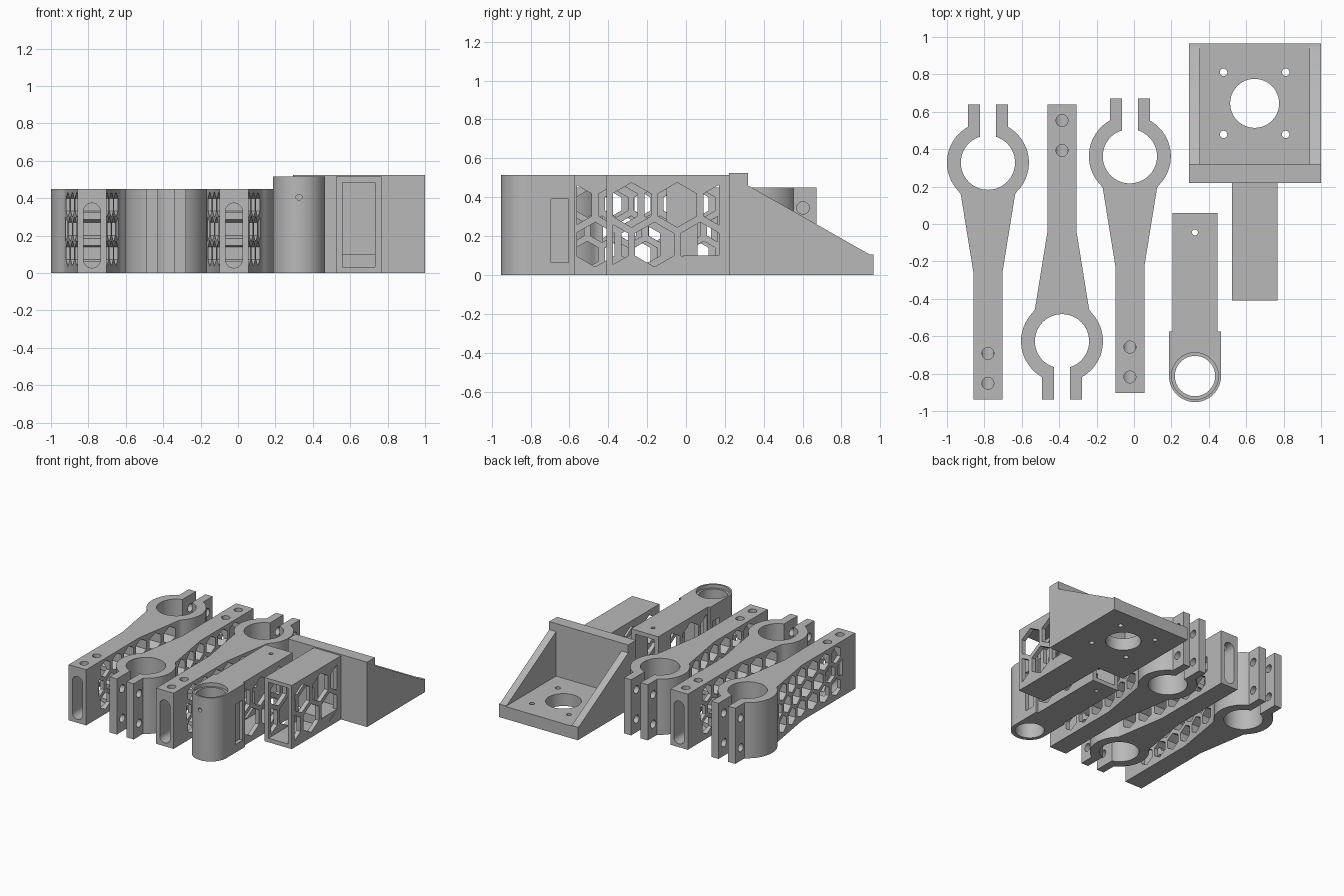
import bpy, bmesh, math
from mathutils import Vector

if "Cube" in bpy.data.objects:
    bpy.data.objects.remove(bpy.data.objects["Cube"], do_unlink=True)

grey = bpy.data.materials.new("plain_grey")
grey.use_nodes = True
GREY = (0.48, 0.48, 0.48, 1)
grey.diffuse_color = GREY
grey.node_tree.nodes["Principled BSDF"].inputs["Base Color"].default_value = GREY


def prisms(name, polys, lo, hi, axis="z"):
    """Extrude flat outlines from lo to hi along an axis into one object."""
    place = {"x": lambda a, b, h: (h, a, b),
             "y": lambda a, b, h: (a, h, b),
             "z": lambda a, b, h: (a, b, h)}[axis]
    bm = bmesh.new()
    for poly in polys:
        face = bm.faces.new([bm.verts.new(place(a, b, lo)) for a, b in poly])
        ext = bmesh.ops.extrude_face_region(bm, geom=[face])
        moved = [v for v in ext["geom"] if isinstance(v, bmesh.types.BMVert)]
        bmesh.ops.translate(bm, verts=moved, vec=Vector(place(0, 0, hi - lo)))
    bmesh.ops.recalc_face_normals(bm, faces=bm.faces)
    mesh = bpy.data.meshes.new(name)
    bm.to_mesh(mesh)
    bm.free()
    ob = bpy.data.objects.new(name, mesh)
    bpy.context.collection.objects.link(ob)
    mesh.materials.append(grey)
    return ob


def rect(a0, a1, b0, b1):
    return [(a0, b0), (a1, b0), (a1, b1), (a0, b1)]


def arc(r, start, end, n, c=(0, 0)):
    return [(c[0] + r * math.cos(start + (end - start) * i / n),
             c[1] + r * math.sin(start + (end - start) * i / n)) for i in range(n + 1)]


def circle(a, b, r, n=32):
    return arc(r, 0, math.tau, n, (a, b))[:-1]


def capsule(w, b0, b1):
    """Upright slot outline with round ends."""
    return (arc(w, 0, math.pi, 12, (0, b1 - w)) +
            arc(w, math.pi, math.tau, 12, (0, b0 + w)))


def clip(poly, k, limit, sign):
    """Keep the part of an outline on one side of a limit."""
    out = []
    for i, p in enumerate(poly):
        q = poly[i - 1]
        dp, dq = sign * (p[k] - limit), sign * (q[k] - limit)
        if dp * dq < 0:
            t = dq / (dq - dp)
            out.append((q[0] + (p[0] - q[0]) * t, q[1] + (p[1] - q[1]) * t))
        if dp >= 0:
            out.append(p)
    return out


def honeycomb(a0, a1, b0, b1, first, top, r, pitch, rows):
    """Upright hexagons in staggered rows, trimmed to a rectangle."""
    cells = []
    for row in range(rows):
        b = top - row * pitch * math.sqrt(0.75)
        a = first + (row % 2) * pitch / 2 - pitch
        while a < a1 + r:
            cell = arc(r, math.pi / 6, math.pi / 6 + math.tau, 6, (a, b))[:-1]
            for k, limit, sign in ((0, a0, 1), (0, a1, -1), (1, b0, 1), (1, b1, -1)):
                cell = clip(cell, k, limit, sign)
            if len(cell) > 2 and max(p[0] for p in cell) - min(p[0] for p in cell) > 0.015:
                cells.append(cell)
            a += pitch
    return cells


def cut(ob, polys, lo, hi, axis):
    cutter = prisms("cutter", polys, lo, hi, axis)
    cutter.hide_render = True
    mod = ob.modifiers.new("cut", "BOOLEAN")
    mod.operation = "DIFFERENCE"
    mod.solver = "EXACT"
    mod.object = cutter
    bpy.context.view_layer.objects.active = ob
    bpy.ops.object.modifier_apply(modifier=mod.name)
    bpy.data.objects.remove(cutter, do_unlink=True)


def finish(ob):
    bpy.ops.object.select_all(action="DESELECT")
    ob.select_set(True)
    bpy.context.view_layer.objects.active = ob
    bpy.ops.object.shade_smooth_by_angle(angle=math.radians(30))


# Clamp arm: split ring, tapered neck and straight bar
OUT, BORE, GAP, TAB, BAR, END = 0.219, 0.145, 0.043, 0.107, 0.078, -1.265
ARM_H = 0.45


def clamp_arm(name, x, y, turn):
    half = [(BAR, END), (BAR, -0.585), (0.145, -0.17)]
    half += arc(OUT, math.atan2(-0.155, 0.155), math.acos(TAB / OUT), 24)
    half += [(TAB, 0.31), (GAP, 0.31)]
    half += arc(BORE, math.acos(GAP / BORE), -math.pi / 2, 32)
    ob = prisms(name, [half + [(-a, b) for a, b in half[-2::-1]]], 0, ARM_H)
    # end slot, top screw holes, clamp bolt holes, honeycomb sides
    cut(ob, [capsule(0.046, 0.027, 0.374)], END - 0.1, END + 0.35, "y")
    cut(ob, [circle(0, -1.02, 0.032), circle(0, -1.18, 0.032)], 0.2, 0.6, "z")
    cut(ob, [circle(0.24, 0.105, 0.032), circle(0.24, 0.345, 0.032)], -0.3, 0.3, "x")
    cut(ob, honeycomb(-1.1, -0.2, 0.03, 0.435, -1.02, 0.365, 0.068, 0.15, 3), -0.3, 0.3, "x")
    ob.location = (x, y, 0)
    ob.rotation_euler.z = turn
    finish(ob)


clamp_arm("right_clamp_arm", -0.781, 0.328, 0)
clamp_arm("middle_clamp_arm", -0.385, -0.627, math.pi)
clamp_arm("left_clamp_arm", -0.022, 0.362, 0)

# Tube holder: round socket with a hollow box body
CX, CY, H = 0.326, -0.813, 0.515
socket = arc(0.139, math.pi, math.tau, 32, (CX, CY))
socket += [(CX + 0.139, -0.575), (CX + 0.121, -0.575), (CX + 0.121, 0.06),
           (CX - 0.121, 0.06), (CX - 0.121, -0.575), (CX - 0.139, -0.575)]
holder = prisms("tube_holder", [socket], 0, H)
cut(holder, [circle(CX, CY, 0.108, 48)], -0.1, 0.6, "z")
cut(holder, [circle(CX, CY, 0.125, 48)], H - 0.03, 0.6, "z")
cut(holder, [rect(CX - 0.086, CX + 0.086, 0.035, H - 0.035)], -0.57, 0.2, "y")
cut(holder, honeycomb(-0.56, -0.1, 0.045, 0.475, -0.585, 0.36, 0.115, 0.235, 2), 0, 0.6, "x")
cut(holder, [circle(CX, -0.045, 0.016, 16)], -0.1, 0.6, "z")
cut(holder, [circle(CX, 0.405, 0.016, 16)], -1.1, CY, "y")
for side in (-1, 1):
    edge = CX + side * 0.139
    cut(holder, [rect(-0.695, -0.605, 0.065, 0.39)], edge - 0.03, edge + 0.03, "x")
finish(holder)

# Hollow rail with honeycomb sides
rail = prisms("hollow_rail", [rect(0.525, 0.768, 0, H)], -0.41, 0.225, "y")
cut(rail, [rect(0.56, 0.733, 0.033, 0.485)], -0.5, 0.22, "y")
cut(rail, honeycomb(-0.375, 0.17, 0.045, 0.475, -0.28, 0.36, 0.115, 0.235, 2), 0.4, 0.9, "x")
finish(rail)
prisms("rail_foot", [rect(-0.015, 0.225, 0.002, 0.1)], 0.527, 0.766, "x")

# Motor bracket: back plate, floor and sloping cheeks
side = [(0.22, 0), (0.965, 0), (0.965, 0.105), (0.945, 0.105),
        (0.32, 0.46), (0.32, 0.525), (0.22, 0.525)]
bracket = prisms("motor_bracket", [side], 0.293, 1.0, "x")
cut(bracket, [rect(0.354, 0.939, 0.32, 1.1)], 0.1, 0.7, "z")
M = 0.645
holes = [circle(M, M, 0.131, 48)]
holes += [circle(M + i * 0.166, M + j * 0.166, 0.02, 20) for i in (-1, 1) for j in (-1, 1)]
cut(bracket, holes, -0.1, 0.3, "z")
finish(bracket)
